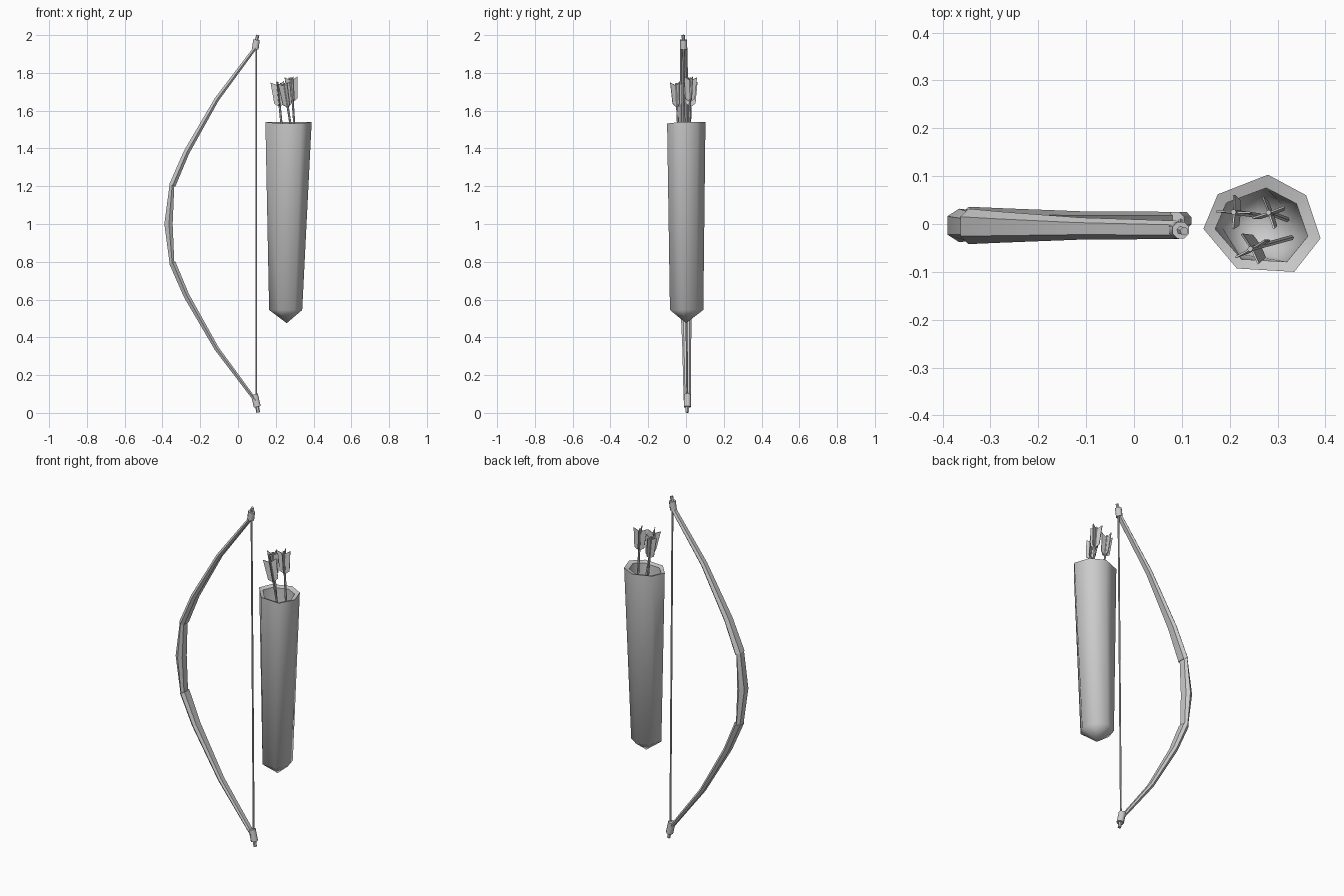
import bpy, bmesh, math
from mathutils import Vector

if "Cube" in bpy.data.objects:
    bpy.data.objects.remove(bpy.data.objects["Cube"])


def add_object(name, bm, smooth=None):
    bmesh.ops.recalc_face_normals(bm, faces=bm.faces)
    me = bpy.data.meshes.new(name)
    bm.to_mesh(me)
    bm.free()
    ob = bpy.data.objects.new(name, me)
    bpy.context.collection.objects.link(ob)
    if smooth:
        bpy.ops.object.select_all(action='DESELECT')
        ob.select_set(True)
        bpy.context.view_layer.objects.active = ob
        bpy.ops.object.shade_smooth_by_angle(angle=math.radians(smooth))
    return ob


def skin(bm, rings, cap_start=True, cap_end=True):
    """Bridge a list of point rings into a tube."""
    vs = [[bm.verts.new(p) for p in r] for r in rings]
    n = len(vs[0])
    for a, b in zip(vs, vs[1:]):
        for i in range(n):
            j = (i + 1) % n
            bm.faces.new((a[i], a[j], b[j], b[i]))
    if cap_start:
        bm.faces.new(vs[0])
    if cap_end:
        bm.faces.new(vs[-1])
    return vs


def rod(name, a, b, r, sides=8, r2=None):
    a, b = Vector(a), Vector(b)
    q = (b - a).to_track_quat('Z', 'Y')
    bm = bmesh.new()
    rings = []
    for p, rad in ((a, r), (b, r if r2 is None else r2)):
        rings.append([p + q @ Vector((rad * math.cos(t), rad * math.sin(t), 0))
                      for t in [2 * math.pi * (i + .5) / sides for i in range(sides)]])
    skin(bm, rings)
    return add_object(name, bm, 50)


def lean(z):
    return -0.003 - 0.01 * (z - 1)


def bow_part(name, stations, section):
    """stations: outer x, inner x, z, half width; the section is (depth 0-1, width 0-1)."""
    bm = bmesh.new()
    mids = [Vector(((s[0] + s[1]) / 2, s[2])) for s in stations]
    rings = []
    for i, (xo, xi, z, w) in enumerate(stations):
        d = (mids[min(i + 1, len(mids) - 1)] - mids[max(i - 1, 0)]).normalized()
        n = Vector((d.y, -d.x))          # points toward the string
        t = (xi - xo) * abs(n.x)
        ring = []
        for k, m in section:
            p = mids[i] + n * t * (k - .5)
            ring.append((p.x, lean(z) + w * m, p.y))
        rings.append(ring)
    skin(bm, rings)
    return add_object(name, bm, 35)


# Bow grip and mirrored limbs
hexagon = [(0, -.55), (.55, -1), (1, -.6), (1, .6), (.55, 1), (0, .55)]
bow_part("bow_grip", [(-.362, -.337, .79, .031), (-.39, -.346, 1, .035),
                      (-.362, -.337, 1.21, .031)], hexagon)
limb = [(-.366, -.329, .205, .037), (-.290, -.255, .38, .032),
        (-.127, -.098, .66, .023), (.082, .104, .935, .019)]
for name, s in (("upper_limb", 1), ("lower_limb", -1)):
    bow_part(name, [(a, b, 1 + s * z, w) for a, b, z, w in limb][::s], hexagon)

# Tip bindings, nocks and string
top_y, low_y = -.013, .007
rod("upper_binding", (.091, top_y, 1.925), (.098, top_y, 1.975), .019)
rod("upper_nock", (.097, top_y, 1.97), (.105, top_y - .002, 2.0), .009, 6)
rod("lower_binding", (.087, low_y, .098), (.102, low_y, .032), .020)
rod("lower_nock", (.101, low_y, .036), (.107, low_y, .002), .010, 6)
rod("bow_string", (.097, top_y, 1.94), (.097, low_y, .07), .005, 6)

# Quiver: seven-sided tapered tube with a pointed base and hollow inside
rim = [(.145, -.01), (.175, .062), (.28, .103), (.36, .06),
       (.39, -.03), (.335, -.1), (.215, -.093)]


def quiver_ring(cx, cy, sx, sy, z, dip=0):
    return [(cx + (x - .267) * sx, cy + y * sy, z - (dip if y < -.05 else 0)) for x, y in rim]


bm = bmesh.new()
vs = skin(bm, [quiver_ring(.252, .002, .715, .87, .545),
               quiver_ring(.267, 0, 1, 1, 1.54, .008),
               quiver_ring(.266, -.003, .79, .76, 1.532, .008),
               quiver_ring(.255, 0, .58, .68, .62)], False, False)
for ring, apex in ((vs[0], (.258, 0, .475)), (vs[-1], (.256, 0, .57))):
    tip = bm.verts.new(apex)
    for i in range(7):
        bm.faces.new((ring[i], ring[(i + 1) % 7], tip))
add_object("quiver", bm, 58)


# Arrows: leaning shaft with four flared feather vanes
def arrow(n, top, at_rim, spin):
    top, base = Vector(top), Vector(at_rim)
    axis = (top - base).normalized()
    rod(f"arrow_shaft_{n}", base - axis * .33, top, .006, 6)
    q = axis.to_track_quat('Z', 'Y')
    bm = bmesh.new()
    for k in range(4):
        t = spin + k * math.pi / 2
        prof = [(.002, -.13), (.027, -.112), (.036, .003), (.002, -.015)]
        bm.faces.new([bm.verts.new(top + q @ Vector((r * math.cos(t), r * math.sin(t), z)))
                      for r, z in prof])
    me = add_object(f"arrow_vanes_{n}", bm)
    mod = me.modifiers.new("thickness", 'SOLIDIFY')
    mod.thickness, mod.offset = .004, 0


arrow(1, (.208, .025, 1.75), (.229, .022, 1.54), .1)
arrow(2, (.243, -.052, 1.745), (.276, -.043, 1.54), .25)
arrow(3, (.281, .024, 1.775), (.297, .018, 1.54), .7)
